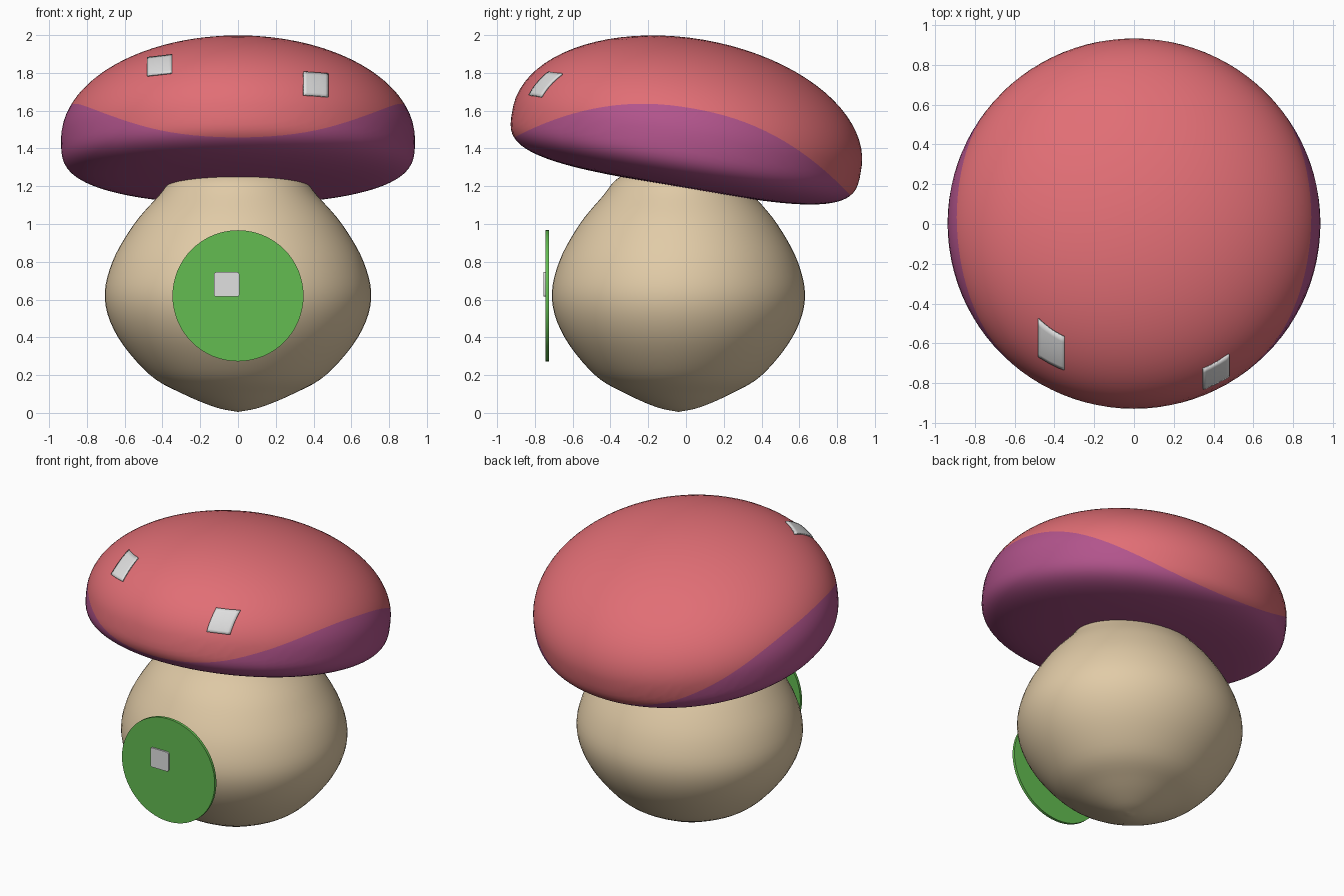
import bpy, bmesh, math
from mathutils import Matrix, Vector
from mathutils.bvhtree import BVHTree

if "Cube" in bpy.data.objects:
    bpy.data.objects.remove(bpy.data.objects["Cube"])


def material(name, rgb):
    lin = [((c / 255 + 0.055) / 1.055) ** 2.4 for c in rgb] + [1]
    m = bpy.data.materials.new(name)
    m.use_nodes = True
    m.diffuse_color = lin
    m.node_tree.nodes["Principled BSDF"].inputs["Base Color"].default_value = lin
    return m


red = material("coral red", (225, 110, 117))
purple = material("plum purple", (178, 84, 140))
cream = material("cream", (225, 203, 167))
green = material("leaf green", (99, 188, 81))
white = material("soft white", (224, 224, 224))


def finish(name, bm, mats, angle=40):
    bmesh.ops.recalc_face_normals(bm, faces=bm.faces)
    me = bpy.data.meshes.new(name)
    bm.to_mesh(me)
    bm.free()
    ob = bpy.data.objects.new(name, me)
    bpy.context.collection.objects.link(ob)
    for m in mats:
        me.materials.append(m)
    bpy.ops.object.select_all(action="DESELECT")
    ob.select_set(True)
    bpy.context.view_layer.objects.active = ob
    bpy.ops.object.shade_smooth_by_angle(angle=math.radians(angle))
    return ob


def skin(columns, split=None):
    """Close columns of points (bottom pole to top pole) into a round solid."""
    bm = bmesh.new()
    low, high = bm.verts.new(columns[0][0]), bm.verts.new(columns[0][-1])
    cols = [[low] + [bm.verts.new(p) for p in c[1:-1]] + [high] for c in columns]
    for i, a in enumerate(cols):
        b = cols[(i + 1) % len(cols)]
        for j in range(len(a) - 1):
            quad = dict.fromkeys((a[j], b[j], b[j + 1], a[j + 1]))
            face = bm.faces.new(list(quad))
            face.material_index = int(split is not None and j < split)
    return bm


# Cap: domed top, flattened underside, tilted back; the colour seam is a ring
RADIUS, RIM, DOME, BELLY, POWER = 0.937, 0.03, 0.533, 0.258, 3.7
TILT = Matrix.Translation((0, 0, 1.42)) @ Matrix.Rotation(math.radians(-9.8), 4, "X")
SEGS, UNDER, OVER = 96, 24, 24


def cap_point(t, az):
    c, s = max(math.cos(t), 0), math.sin(t)
    if s >= 0:
        r, h = RADIUS * c, RIM + DOME * s
    else:
        r, h = RADIUS * c ** (2 / POWER), RIM - BELLY * (-s) ** (2 / POWER)
    return Vector((r * math.cos(az), r * math.sin(az), h))


def seam(az):
    lo, hi = -math.pi / 2, math.pi / 2
    for _ in range(30):
        mid = (lo + hi) / 2
        p = cap_point(mid, az)
        if p.z < 0.195 - 0.39 * abs(p.y) ** 2.2:
            lo = mid
        else:
            hi = mid
    return lo


columns = []
for i in range(SEGS):
    az = math.tau * i / SEGS
    s, half = seam(az), math.pi / 2
    ts = [-half + (s + half) * j / UNDER for j in range(UNDER)]
    ts += [s + (half - s) * j / OVER for j in range(OVER + 1)]
    columns.append([TILT @ cap_point(t, az) for t in ts])
bm = skin(columns, UNDER)
bmesh.ops.recalc_face_normals(bm, faces=bm.faces)
cap_tree = BVHTree.FromBMesh(bm)
finish("cap", bm, [red, purple], 60)

# Stem: pear-shaped body, a little narrower front to back
profile = [(0, 0.005), (0.12, 0.03), (0.29, 0.1), (0.465, 0.2), (0.635, 0.4),
           (0.705, 0.6), (0.665, 0.8), (0.55, 1.0), (0.42, 1.15), (0.34, 1.24),
           (0.2, 1.3), (0, 1.32)]


def smooth_curve(pts, steps=5):
    v = [Vector(p) for p in pts]
    v = [v[0] * 2 - v[1]] + v + [v[-1] * 2 - v[-2]]
    out = []
    for a, b, c, d in zip(v, v[1:], v[2:], v[3:]):
        for k in range(steps):
            t = k / steps
            out.append((b * 2 + (c - a) * t + (a * 2 - b * 5 + c * 4 - d) * t ** 2
                        + (b * 3 - a - c * 3 + d) * t ** 3) / 2)
    return out + [v[-2]]


curve = smooth_curve(profile)
columns = []
for i in range(64):
    az = math.tau * i / 64
    columns.append([(r * math.cos(az), r * math.sin(az) * 0.95 - 0.04, z)
                    for r, z in curve])
finish("stem", skin(columns), [cream], 60)

# Round green plate standing just in front of the stem
bm = bmesh.new()
place = Matrix.Translation((0, -0.735, 0.62)) @ Matrix.Rotation(math.pi / 2, 4, "X")
bmesh.ops.create_cone(bm, cap_ends=True, segments=64, radius1=0.347, radius2=0.347,
                      depth=0.018, matrix=place)
finish("belly_disc", bm, [green])

# Small white tile on the disc
bm = bmesh.new()
tile = Matrix.Translation((-0.06, -0.748, 0.68)) @ Matrix.Diagonal((0.135, 0.014, 0.13, 1))
bmesh.ops.create_cube(bm, size=1, matrix=tile)
bmesh.ops.bevel(bm, geom=[e for e in bm.edges if abs(e.verts[0].co.y - e.verts[1].co.y) > 0.01],
                offset=0.012, segments=3, affect="EDGES", profile=0.5)
finish("disc_tile", bm, [white])


# White tiles hugging the front of the cap
def cap_tile(name, x, z, width, height, slant):
    bm = bmesh.new()
    bmesh.ops.create_grid(bm, x_segments=8, y_segments=8, size=0.5)
    for v in bm.verts:
        start = Vector((x + v.co.x * width, -2, z + v.co.y * height + v.co.x * slant))
        hit, normal, _, _ = cap_tree.ray_cast(start, Vector((0, 1, 0)))
        v.co = hit + normal * 0.006
    ob = finish(name, bm, [white])
    shell = ob.modifiers.new("thickness", "SOLIDIFY")
    shell.thickness = 0.009
    shell.offset = 0


cap_tile("right_cap_tile", -0.413, 1.835, 0.13, 0.095, 0.015)
cap_tile("left_cap_tile", 0.41, 1.735, 0.13, 0.12, -0.01)
